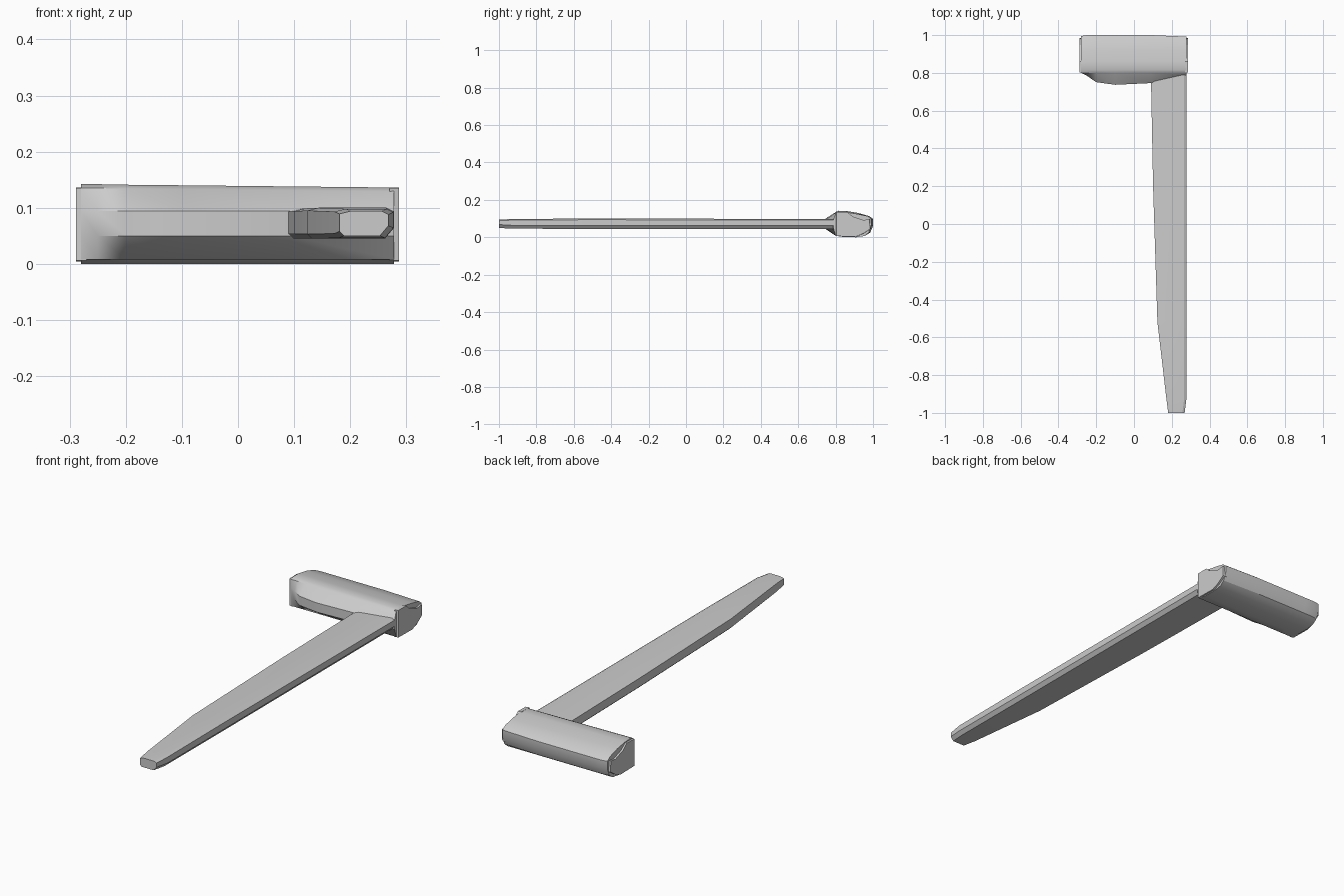
import bpy, bmesh

if "Cube" in bpy.data.objects:
    bpy.data.objects.remove(bpy.data.objects["Cube"])


def loft(name, rings, smooth=30):
    """Skin a list of equal-length point rings and cap both ends."""
    bm = bmesh.new()
    loops = [[bm.verts.new(p) for p in ring] for ring in rings]
    n = len(loops[0])
    for a, b in zip(loops, loops[1:]):
        for i in range(n):
            j = (i + 1) % n
            bm.faces.new((a[i], a[j], b[j], b[i]))
    bm.faces.new(loops[0])
    bm.faces.new(loops[-1])
    bmesh.ops.recalc_face_normals(bm, faces=bm.faces)
    mesh = bpy.data.meshes.new(name)
    bm.to_mesh(mesh)
    bm.free()
    ob = bpy.data.objects.new(name, mesh)
    bpy.context.collection.objects.link(ob)
    bpy.ops.object.select_all(action='DESELECT')
    ob.select_set(True)
    bpy.context.view_layer.objects.active = ob
    bpy.ops.object.shade_smooth_by_angle(angle=smooth * 3.14159 / 180)
    return ob


# Head: rounded back, wedge-shaped front whose nose follows an outline
def head_ring(x, nose, top, inset=0.0):
    return [(x, y, z) for y, z in (
        (0.80, 0.008), (0.84, 0.002), (0.91, 0.0), (0.955, 0.007),
        (0.985 - inset, 0.025), (1.0 - inset, 0.06), (1.0 - inset, 0.098),
        (0.98 - inset, 0.113), (0.92, top - 0.012), (0.86, top - 0.002),
        (0.815, top), (0.80, top - 0.007), (nose, 0.094), (nose, 0.05))]


outline = ((-0.28, 0.80, 0.142, 0.005), (-0.25, 0.785, 0.142, 0),
           (-0.20, 0.751, 0.141, 0), (-0.10, 0.737, 0.140, 0),
           (0.09, 0.746, 0.138, 0), (0.278, 0.788, 0.136, 0.008))
loft("head", [head_ring(*s) for s in outline])

# Notched end plates on the head
plate = ((0.80, 0.006), (0.80, 0.135), (0.86, 0.136), (0.89, 0.112),
         (0.95, 0.092), (0.985, 0.097), (0.988, 0.045), (0.95, 0.02),
         (0.91, 0.004))
for name, x0, x1 in (("right_end_plate", 0.27, 0.287),
                     ("left_end_plate", -0.27, -0.289)):
    loft(name, [[(x0, y, z) for y, z in plate],
                [(x1, 0.89 + (y - 0.89) * 0.96, z) for y, z in plate]], 20)


# Blade: flat bar tapering to a blunt tip, right side undercut
def blade_ring(y, left, right, low, high):
    return [(x, y, z) for x, z in (
        (left + 0.008, low), (right - 0.015, low), (right, low + 0.018),
        (right, high - 0.006), (right - 0.012, high),
        (left + 0.02, high), (left, high - 0.005), (left, low + 0.008))]


loft("blade", [blade_ring(*s) for s in (
    (0.82, 0.089, 0.277, 0.045, 0.098), (0.20, 0.101, 0.277, 0.045, 0.099),
    (-0.52, 0.124, 0.277, 0.045, 0.100), (-0.93, 0.172, 0.277, 0.046, 0.098),
    (-1.0, 0.181, 0.268, 0.050, 0.094))], 20)
